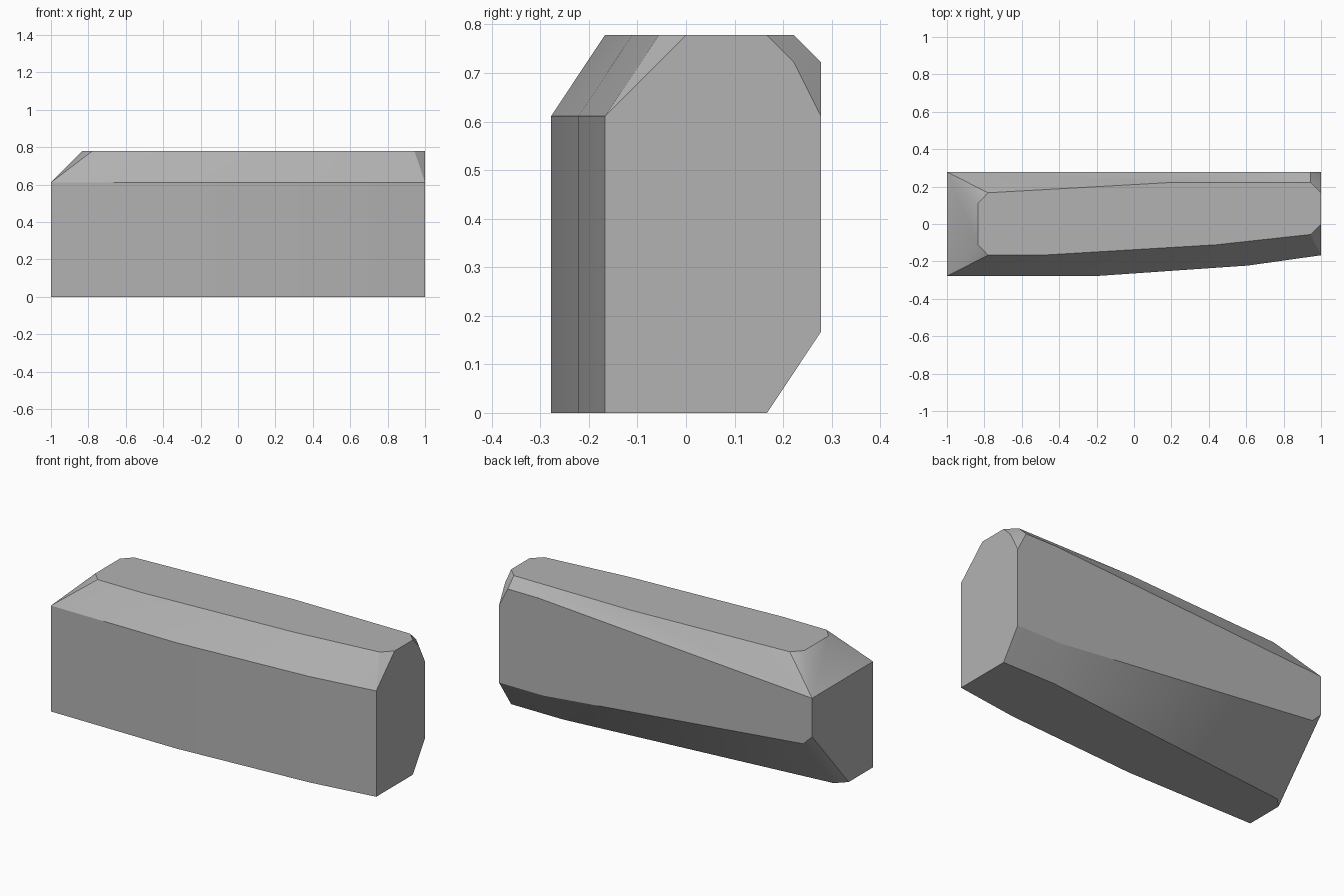
import bpy
import bmesh
import math

cube = bpy.data.objects.get("Cube")
if cube:
    bpy.data.objects.remove(cube, do_unlink=True)

# Stone colour
grey = bpy.data.materials.new("stone_grey")
grey.use_nodes = True
colour = (0.45, 0.45, 0.45, 1)
grey.diffuse_color = colour
grey.node_tree.nodes["Principled BSDF"].inputs["Base Color"].default_value = colour

top, shoulder = 0.778, 0.611

# Flat top outline
top_outline = [(-0.78, 0.167), (-0.833, 0.111), (-0.833, -0.111), (-0.78, -0.167),
               (-0.5, -0.167), (0.44, -0.111), (0.944, -0.056), (1, 0),
               (1, 0.167), (0.944, 0.222), (0.2, 0.222)]
points = [(x, y, top) for x, y in top_outline]

# Bowed upright front wall
for x, y in [(-1, -0.278), (-0.2, -0.278), (0.61, -0.222), (1, -0.167)]:
    points += [(x, y, 0), (x, y, shoulder)]

# Back wall corners, upper then lower
back = [(-1, shoulder), (0.75, 0.722), (0.944, 0.722), (1, shoulder),
        (1, 0.167), (0.72, 0.167), (-0.944, 0.333), (-1, 0.389)]
points += [(x, 0.278, z) for x, z in back]

# Back edge of the underside and the small end chamfer
points += [(-1, -0.056, 0), (-0.944, 0, 0), (0.67, 0.167, 0), (1, 0.167, 0),
           (1, 0.222, 0.722)]

# Wrap the outlines into one faceted block
bm = bmesh.new()
for p in points:
    bm.verts.new(p)
bmesh.ops.convex_hull(bm, input=bm.verts[:])
bmesh.ops.dissolve_limit(bm, angle_limit=math.radians(0.5),
                         verts=bm.verts[:], edges=bm.edges[:])
bmesh.ops.recalc_face_normals(bm, faces=bm.faces[:])
mesh = bpy.data.meshes.new("stone_block")
bm.to_mesh(mesh)
bm.free()
mesh.materials.append(grey)

block = bpy.data.objects.new("stone_block", mesh)
bpy.context.collection.objects.link(block)
bpy.context.view_layer.objects.active = block
block.select_set(True)
bpy.ops.object.shade_smooth_by_angle(angle=math.radians(30))
